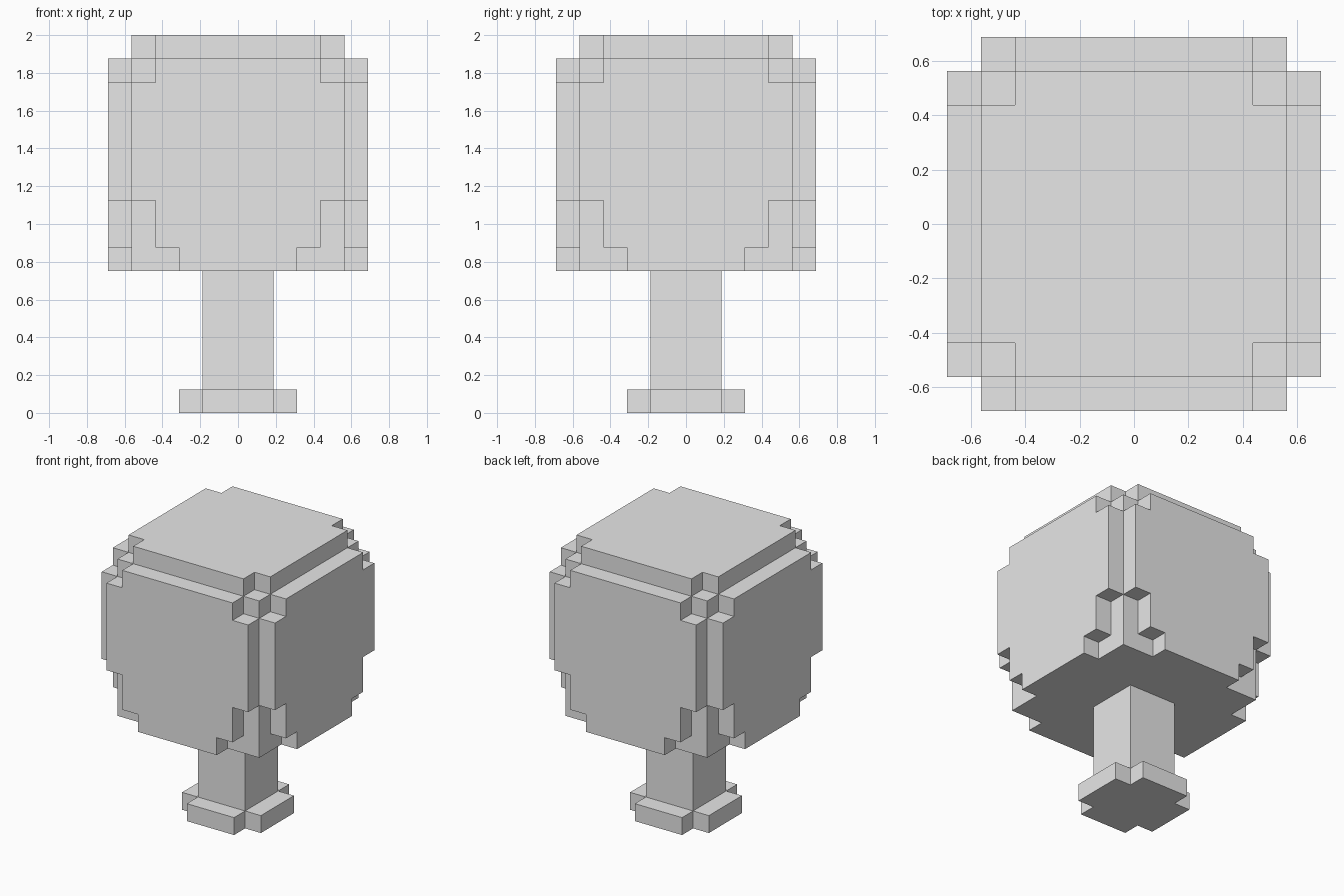
import bpy
import bmesh
from math import radians
from mathutils import Matrix

cube = bpy.data.objects.get("Cube")
if cube:
    bpy.data.objects.remove(cube, do_unlink=True)

VOXEL = 0.125  # size of one block step; all shapes below are in blocks

grey = bpy.data.materials.new("plain_grey")
grey.use_nodes = True
grey.diffuse_color = (0.8, 0.8, 0.8, 1)
grey.node_tree.nodes["Principled BSDF"].inputs["Base Color"].default_value = (0.8, 0.8, 0.8, 1)


def prism(name, half, low, high, turn=Matrix()):
    """Mirror a right-hand half outline and extrude it from low to high."""
    outline = half + [(-x, y) for x, y in reversed(half)]
    bm = bmesh.new()
    face = bm.faces.new([bm.verts.new((x, y, low)) for x, y in outline])
    top = bmesh.ops.extrude_face_region(bm, geom=[face], use_keep_orig=True)["geom"]
    moved = [v for v in top if isinstance(v, bmesh.types.BMVert)]
    bmesh.ops.translate(bm, verts=moved, vec=(0, 0, high - low))
    bmesh.ops.recalc_face_normals(bm, faces=bm.faces)
    bm.transform(Matrix.Scale(VOXEL, 4) @ turn)
    mesh = bpy.data.meshes.new(name)
    bm.to_mesh(mesh)
    bm.free()
    mesh.materials.append(grey)
    obj = bpy.data.objects.new(name, mesh)
    bpy.context.collection.objects.link(obj)
    return obj


def square(r):
    return [(r, -r), (r, r)]


def notched(r):
    """Square outline with one block cut from each corner."""
    n = r - 1
    return [(n, -r), (n, -n), (r, -n), (r, n), (n, n), (n, r)]


# Trunk with root flare
prism("root_flare", notched(2.5), 0, 1)
prism("trunk", square(1.5), 1, 6)

# Foliage block and its raised top
prism("foliage_core", square(4.5), 6, 15)
prism("foliage_top", notched(4.5), 15, 16)

# Stepped slab on each of the four sides
side = [(2.5, 6), (2.5, 7), (3.5, 7), (3.5, 9),
        (4.5, 9), (4.5, 14), (3.5, 14), (3.5, 15)]
upright = Matrix.Rotation(radians(90), 4, "X")
for i, label in enumerate(("front", "left", "back", "right")):
    prism("foliage_" + label, side, 4.5, 5.5,
          Matrix.Rotation(radians(90 * i), 4, "Z") @ upright)
